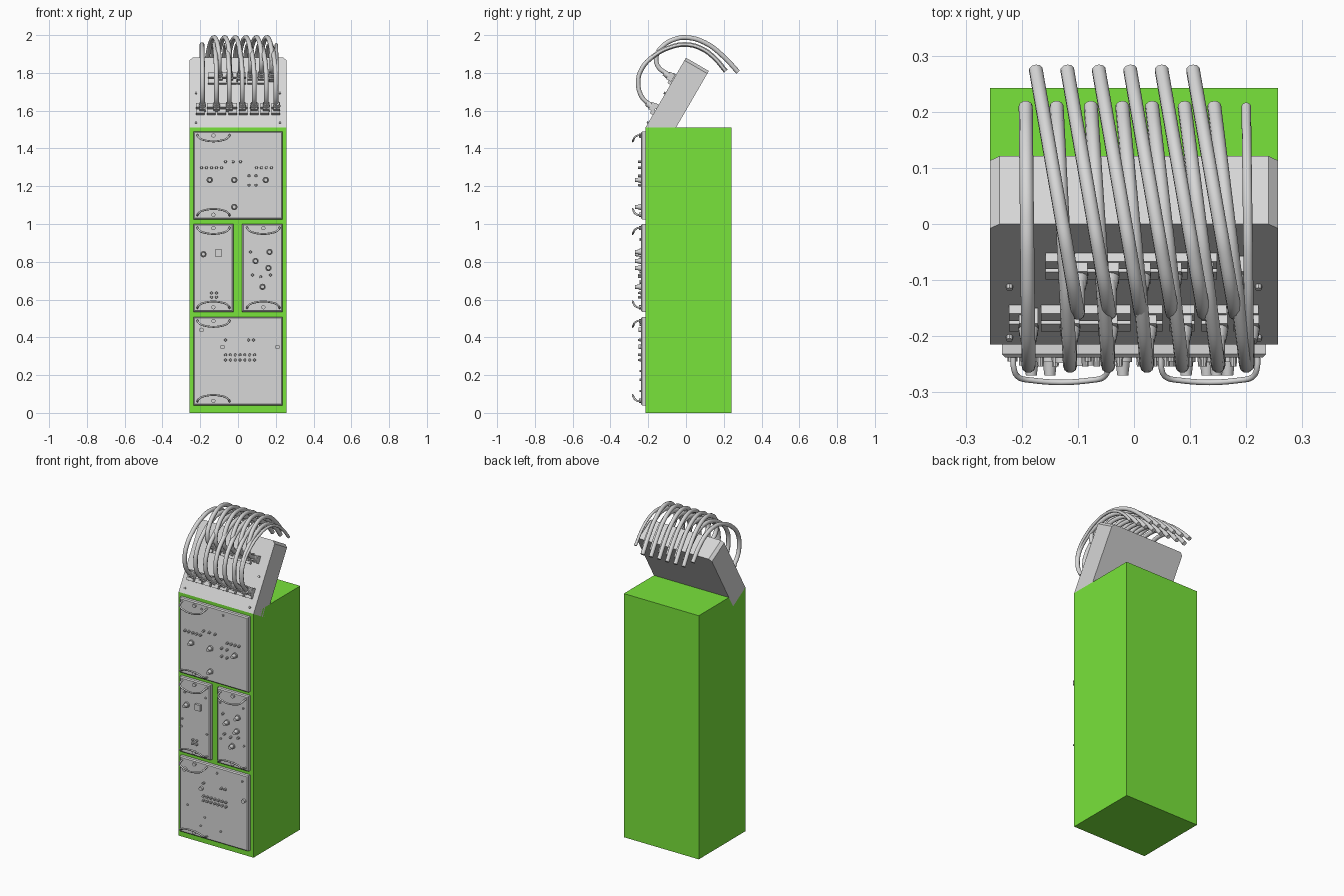
import bpy, bmesh, math
from mathutils import Vector, Matrix

if "Cube" in bpy.data.objects:
    bpy.data.objects.remove(bpy.data.objects["Cube"])


def material(name, rgb):
    m = bpy.data.materials.new(name)
    m.diffuse_color = (*rgb, 1)
    m.use_nodes = True
    m.node_tree.nodes["Principled BSDF"].inputs["Base Color"].default_value = m.diffuse_color
    return m


GREY = material("light_grey", (0.68, 0.68, 0.68))
GREEN = material("bright_green", (0.19, 0.77, 0.043))
FRONT = -0.238  # y of the panel faces


def finish(bm, name, mat, smooth=False):
    bmesh.ops.recalc_face_normals(bm, faces=bm.faces)
    me = bpy.data.meshes.new(name)
    bm.to_mesh(me)
    bm.free()
    me.materials.append(mat)
    ob = bpy.data.objects.new(name, me)
    bpy.context.collection.objects.link(ob)
    if smooth:
        bpy.ops.object.select_all(action='DESELECT')
        ob.select_set(True)
        bpy.context.view_layer.objects.active = ob
        bpy.ops.object.shade_smooth_by_angle(angle=math.radians(35))
    return ob


def add_box(bm, center, size, rot=None):
    m = Matrix.Translation(center) @ (rot or Matrix()) @ Matrix.Diagonal((*size, 1))
    return bmesh.ops.create_cube(bm, size=1, matrix=m)['verts']


def add_rod(bm, start, direction, length, r1, r2=None, seg=14):
    d = Vector(direction).normalized()
    m = Matrix.Translation(Vector(start) + d * length / 2) @ d.to_track_quat('Z', 'Y').to_matrix().to_4x4()
    bmesh.ops.create_cone(bm, cap_ends=True, segments=seg, radius1=r1,
                          radius2=r1 if r2 is None else r2, depth=length, matrix=m)


def tube(name, pts, r):
    cu = bpy.data.curves.new(name, 'CURVE')
    cu.dimensions = '3D'
    cu.bevel_depth = r
    cu.bevel_resolution = 3
    cu.resolution_u = 6
    cu.use_fill_caps = True
    sp = cu.splines.new('BEZIER')
    sp.bezier_points.add(len(pts) - 1)
    for b, p in zip(sp.bezier_points, pts):
        b.co = p
        b.handle_left_type = b.handle_right_type = 'AUTO'
    cu.materials.append(GREY)
    ob = bpy.data.objects.new(name, cu)
    bpy.context.collection.objects.link(ob)
    bpy.ops.object.select_all(action='DESELECT')
    ob.select_set(True)
    bpy.context.view_layer.objects.active = ob
    bpy.ops.object.convert(target='MESH')
    bpy.ops.object.shade_smooth_by_angle(angle=math.radians(50))


# Green cabinet
bm = bmesh.new()
add_box(bm, (0, 0.0135, 0.755), (0.514, 0.457, 1.51))
finish(bm, "cabinet", GREEN)

# Front panels with bevelled front edges: x0, x1, z0, z1, handle x range
panels = {
    "upper_panel": (-0.235, 0.235, 1.025, 1.49, -0.215, -0.045),
    "middle_left_panel": (-0.235, -0.025, 0.535, 1.0, -0.215, -0.045),
    "middle_right_panel": (0.022, 0.235, 0.535, 1.0, 0.048, 0.22),
    "lower_panel": (-0.235, 0.235, 0.04, 0.508, -0.215, -0.045),
}
for name, (x0, x1, z0, z1, h0, h1) in panels.items():
    bm = bmesh.new()
    add_box(bm, ((x0 + x1) / 2, (FRONT - 0.21) / 2, (z0 + z1) / 2), (x1 - x0, -0.21 - FRONT, z1 - z0))
    edges = [e for e in bm.edges if all(v.co.y < FRONT + 0.001 for v in e.verts)]
    bmesh.ops.bevel(bm, geom=edges, offset=0.006, segments=1, affect='EDGES')
    finish(bm, name, GREY)
    # Bent handles and a latch beside each
    latch = bmesh.new()
    for z, s, tag in ((z1 - 0.018, -1, "top"), (z0 + 0.02, 1, "bottom")):
        half = [(0, -0.232, 0), (0.001, -0.258, 0.004), (0.008, -0.272, 0.014), (0.028, -0.278, 0.026)]
        pts = [(h0 + a, b, z + s * c) for a, b, c in half]
        pts += [(h1 - a, b, z + s * c) for a, b, c in reversed(half)]
        tube(name + "_" + tag + "_handle", pts, 0.005)
        add_rod(latch, ((h0 + h1) / 2, FRONT + 0.002, z + s * 0.004), (0, -1, 0), 0.012, 0.011)
    finish(latch, name + "_latches", GREY, True)

# Rotary knobs: flange plus tapered grip
bm = bmesh.new()
for x, z in ((-0.15, 1.233), (-0.02, 1.233), (0.147, 1.233), (-0.02, 1.09), (-0.183, 0.84),
             (0.167, 0.852), (0.093, 0.804), (0.161, 0.767), (0.13, 0.667)):
    add_rod(bm, (x, FRONT + 0.002, z), (0, -1, 0), 0.01, 0.017)
    add_rod(bm, (x, FRONT - 0.008, z), (0, -1, 0), 0.024, 0.013, 0.01)
finish(bm, "rotary_knobs", GREY, True)

# Round sockets on the lower panel
bm = bmesh.new()
for x, z in ((-0.193, 0.439), (-0.082, 0.349), (0.209, 0.349)):
    add_rod(bm, (x, FRONT + 0.002, z), (0, -1, 0), 0.016, 0.012)
finish(bm, "round_sockets", GREY, True)

# Small buttons laid out in rows: z, x list
rows = [
    (1.298, [-0.193, -0.167, -0.14, -0.114, -0.087, 0.098, 0.124, 0.15, 0.177]),
    (1.33, [-0.066, -0.026, 0.013]), (1.255, [0.058, 0.095]), (1.206, [0.058, 0.095]),
    (0.635, [-0.14, -0.114]), (0.613, [-0.14, -0.114]),
    (0.73, [0.077, 0.172]), (0.72, [0.12]), (0.852, [0.066]),
    (0.386, [-0.066, 0.056, 0.082]),
    (0.307, [-0.066 + 0.0256 * i for i in range(7)]),
    (0.28, [-0.066 + 0.0256 * i for i in range(7)]),
]
bm = bmesh.new()
for z, xs in rows:
    for x in xs:
        add_rod(bm, (x, FRONT + 0.002, z), (0, -1, 0), 0.018, 0.0075, 0.006, 10)
finish(bm, "small_buttons", GREY, True)

# Panel screws
bm = bmesh.new()
for x, z in ((0.066, 1.46), (-0.082, 1.46), (-0.196, 0.915), (-0.055, 0.915), (-0.214, 0.746),
             (-0.045, 0.98), (-0.219, 0.698), (-0.045, 0.693), (0.045, 0.915), (0.204, 0.92),
             (0.05, 0.693), (0.209, 0.688), (0.024, 0.471), (0.198, 0.466), (-0.177, 0.222),
             (-0.06, 0.175), (-0.087, 0.116), (0.05, 0.116)):
    add_rod(bm, (x, FRONT + 0.002, z), (0, -1, 0), 0.009, 0.006, None, 8)
finish(bm, "panel_screws", GREY)

# Square display window housing
bm = bmesh.new()
add_box(bm, (-0.103, FRONT - 0.006, 0.847), (0.037, 0.018, 0.037))
finish(bm, "square_gauge", GREY)

# Tilted connector head: chamfered slab leaning back 30 degrees
BASE = Vector((0, -0.215, 1.51))
UP = Vector((0, 0.502, 0.865))
OUT = Vector((0, -0.865, 0.502))
TILT = Matrix(((1, 0, 0), (0, -OUT.y, UP.y), (0, -OUT.z, UP.z))).to_4x4()


def on_head(x, up, out=0.0):
    return BASE + UP * up + OUT * out + Vector((x, 0, 0))


bm = bmesh.new()
outline = [(-0.257, 0), (0.257, 0), (0.257, 0.412), (0.24, 0.428), (-0.24, 0.428), (-0.257, 0.412)]
face = bm.faces.new([bm.verts.new(on_head(x, u)) for x, u in outline])
ext = bmesh.ops.extrude_face_region(bm, geom=[face])
bmesh.ops.translate(bm, vec=OUT * -0.14, verts=[v for v in ext['geom'] if isinstance(v, bmesh.types.BMVert)])
finish(bm, "tilted_head", GREY)

bm = bmesh.new()
for x in (-0.222, 0.222):
    for up in (0.03, 0.21):
        add_rod(bm, on_head(x, up, -0.002), OUT, 0.01, 0.006, None, 8)
finish(bm, "head_screws", GREY)

# Cables: front and back x of each, side profile as (y, z)
low_x = [(-0.188, -0.193), (-0.114, -0.138), (-0.046, -0.077), (0.023, -0.021),
         (0.086, 0.032), (0.15, 0.09), (0.2, 0.143), (0.206, 0.2)]
high_x = [(-0.1 + 0.056 * i, -0.175 + 0.056 * i) for i in range(6)]
low_path = [(-0.19, 1.628), (-0.235, 1.675), (-0.253, 1.75), (-0.235, 1.82), (-0.17, 1.89),
            (-0.08, 1.937), (0, 1.95), (0.08, 1.93), (0.15, 1.88), (0.21, 1.81)]
high_path = [(-0.10, 1.795), (-0.145, 1.83), (-0.158, 1.88), (-0.125, 1.94), (-0.06, 1.978),
             (0, 1.987), (0.1, 1.96), (0.2, 1.885), (0.275, 1.805)]


def cables(tag, xs, path):
    y0, y1 = path[2][0], path[-1][0]
    for i, (xf, xb) in enumerate(xs):
        pts = []
        for k, (y, z) in enumerate(path):
            t = 0 if k < 3 else (y - y0) / (y1 - y0)
            pts.append((xf + (xb - xf) * t, y, z))
        tube(f"{tag}_cable_{i + 1}", pts, 0.0085 if xb > 0.19 else 0.0125)


cables("lower", low_x, low_path)
cables("upper", high_x, high_path)


# Plug rows: split mounting blocks, plug bodies and collars
def plugs(name, xs, up, block_xs):
    bm = bmesh.new()
    for x in block_xs:
        for du in (-0.024, 0.013):
            add_box(bm, on_head(x, up + du, 0.008), (0.045, 0.02, 0.026), TILT)
    for x in xs:
        add_box(bm, on_head(x, up, 0.02), (0.034, 0.032, 0.044), TILT)
        add_rod(bm, on_head(x, up, 0.03), OUT, 0.03, 0.019, 0.014)
    finish(bm, name, GREY, True)


plugs("lower_plugs", [a for a, b in low_x if b < 0.14 or b > 0.19], 0.115, [-0.2 + 0.0571 * i for i in range(8)])
plugs("upper_plugs", [a for a, _ in high_x], 0.3, [-0.135 + 0.052 * i for i in range(6)])
